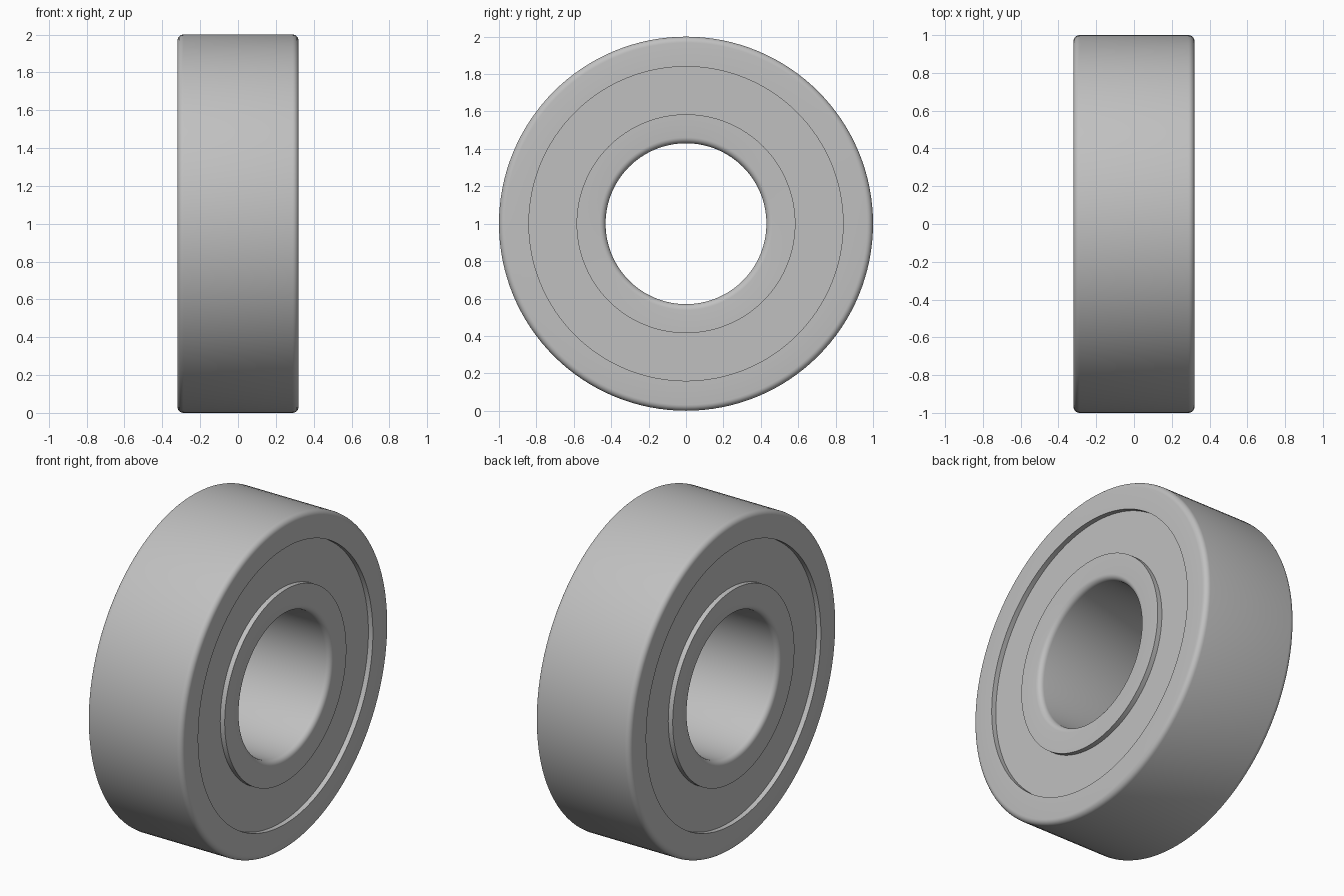
import bpy, bmesh, math
from mathutils import Matrix, Vector

cube = bpy.data.objects.get("Cube")
if cube:
    bpy.data.objects.remove(cube, do_unlink=True)

HALF = 0.32        # half the width
RECESS = 0.03      # depth of the shields below the ring faces
FILLET = 0.032
SEGMENTS = 128
CENTRE = Vector((0, 0, 1))

steel = bpy.data.materials.new("brushed steel grey")
steel.use_nodes = True
GREY = (0.53, 0.53, 0.53, 1)
steel.diffuse_color = GREY
steel.node_tree.nodes["Principled BSDF"].inputs["Base Color"].default_value = GREY


def fillet(x, r, sx, sr, steps=6):
    """Rounded corner at (x, r), from the side face round to the rim."""
    cx, cr = x - sx * FILLET, r - sr * FILLET
    angles = [math.pi / 2 * i / steps for i in range(steps + 1)]
    return [(cx + sx * FILLET * math.cos(a), cr + sr * FILLET * math.sin(a)) for a in angles]


def lathe(name, profile):
    """Turn a closed (x, radius) profile round the x axis."""
    bm = bmesh.new()
    rings = []
    for i in range(SEGMENTS):
        turn = Matrix.Rotation(math.tau * i / SEGMENTS, 3, 'X')
        rings.append([bm.verts.new(turn @ Vector((x, 0, r)) + CENTRE) for x, r in profile])
    n = len(profile)
    for i in range(SEGMENTS):
        a, b = rings[i], rings[(i + 1) % SEGMENTS]
        for j in range(n):
            k = (j + 1) % n
            bm.faces.new((a[j], a[k], b[k], b[j]))
    bmesh.ops.recalc_face_normals(bm, faces=bm.faces)
    mesh = bpy.data.meshes.new(name)
    bm.to_mesh(mesh)
    bm.free()
    mesh.materials.append(steel)
    obj = bpy.data.objects.new(name, mesh)
    bpy.context.collection.objects.link(obj)
    bpy.ops.object.select_all(action='DESELECT')
    obj.select_set(True)
    bpy.context.view_layer.objects.active = obj
    bpy.ops.object.shade_smooth_by_angle(angle=math.radians(35))
    return obj


# Outer ring, rounded on its outside edges
lathe("outer_ring", [(-HALF, 0.84)] + fillet(-HALF, 1, -1, 1)
      + fillet(HALF, 1, 1, 1)[::-1] + [(HALF, 0.84)])

# Inner ring, rounded round the bore
lathe("inner_ring", [(-HALF, 0.585)] + fillet(-HALF, 0.43, -1, -1)
      + fillet(HALF, 0.43, 1, -1)[::-1] + [(HALF, 0.585)])

# Recessed shields closing the gap on both sides
for name, side in (("left_shield", 1), ("right_shield", -1)):
    face = side * (HALF - RECESS)
    back = face - side * 0.04
    lathe(name, [(back, 0.585), (face, 0.585), (face, 0.84), (back, 0.84)])
